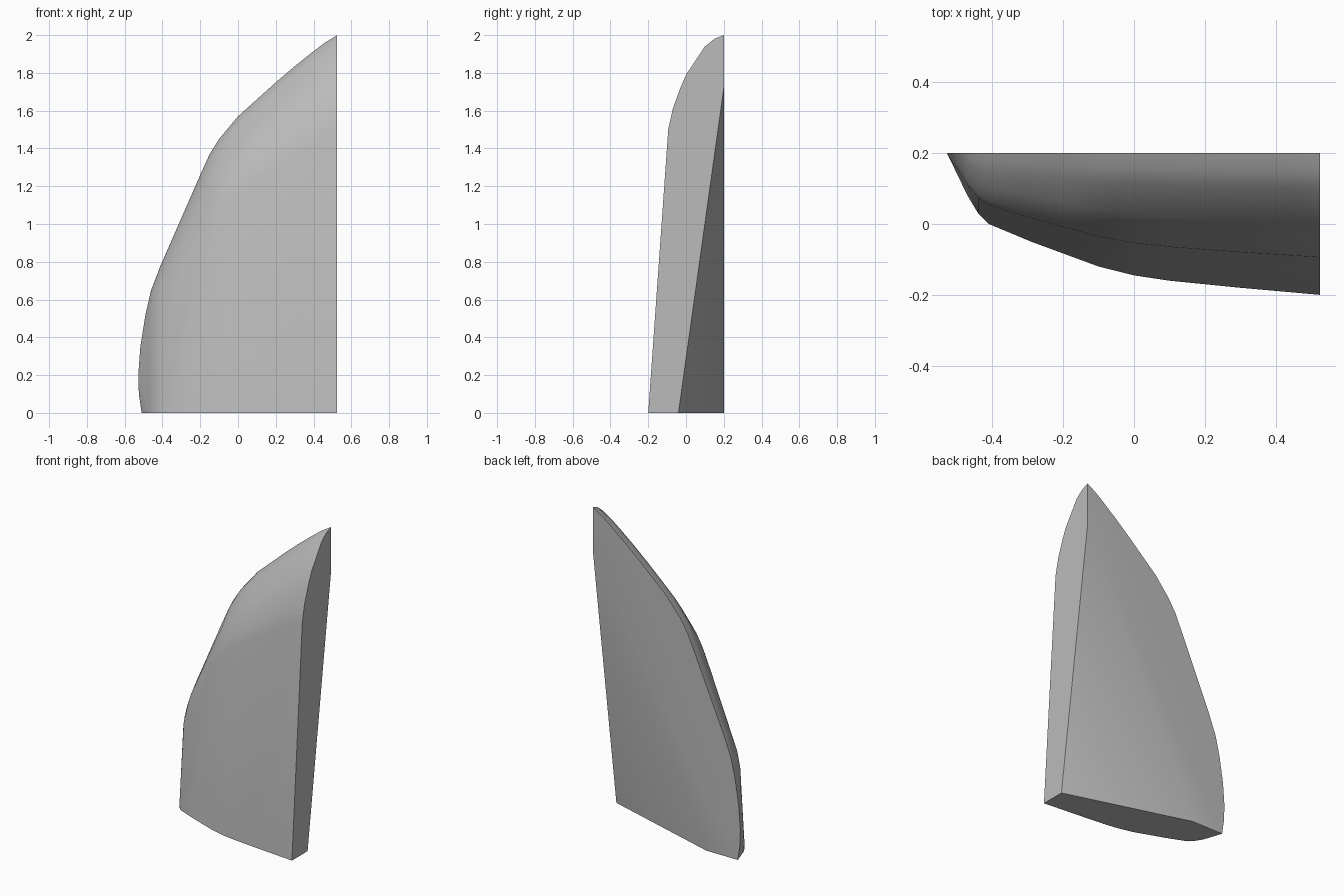
import bpy
import bmesh

cube = bpy.data.objects.get("Cube")
if cube:
    bpy.data.objects.remove(cube, do_unlink=True)

SIDE, BACK = 0.525, 0.2

# Outline of the back plane (x, z), from the foot up to the tip
outline = [(-0.51, 0), (-0.525, 0.1), (-0.528, 0.2), (-0.517, 0.35),
           (-0.49, 0.52), (-0.46, 0.65), (-0.41, 0.78), (-0.3, 1.03),
           (-0.2, 1.26), (-0.15, 1.37), (-0.1, 1.45), (0, 1.57), (0.1, 1.66),
           (0.2, 1.75), (0.3, 1.835), (0.4, 1.915), (0.46, 1.96), (SIDE, 2)]

# Front edge of the foot (x, y)
foot = [(-0.47, 0.08), (-0.44, 0.03), (-0.41, 0), (-0.29, -0.05),
        (-0.1, -0.12), (0, -0.145), (0.1, -0.16), (0.3, -0.18), (SIDE, -0.2)]

# Rise of the front surface: (share of depth, share of height)
rise = [(0, 0), (0.25, 0.7), (0.265, 0.75), (0.325, 0.805), (0.425, 0.86),
        (0.5, 0.895), (0.65, 0.94), (0.75, 0.97), (0.875, 0.99), (1, 1)]


def sample(points, x):
    """Straight-line reading of a curve at x."""
    for (x0, v0), (x1, v1) in zip(points, points[1:]):
        if x <= x1:
            return v0 + (v1 - v0) * (x - x0) / (x1 - x0)
    return points[-1][1]


# Convex shell: outline, front ribs and the slanted back cut
points = [(x, BACK, z) for x, z in outline]
for x in sorted({p[0] for p in foot} | {p[0] for p in outline if p[0] > -0.47}):
    front, height = sample(foot, x), sample(outline[2:], x)
    points += [(x, front + (BACK - front) * d, height * t) for d, t in rise]
points += [(SIDE, -0.04, 0), (-0.285, BACK, 0), (SIDE, BACK, 1.72)]

bm = bmesh.new()
for p in points:
    bm.verts.new(p)
bmesh.ops.remove_doubles(bm, verts=bm.verts[:], dist=0.0005)
hull = bmesh.ops.convex_hull(bm, input=bm.verts[:])
loose = {v for v in hull["geom_interior"] + hull["geom_unused"]
         if isinstance(v, bmesh.types.BMVert)}
bmesh.ops.delete(bm, geom=list(loose), context="VERTS")
bmesh.ops.dissolve_limit(bm, angle_limit=0.005, verts=bm.verts[:], edges=bm.edges[:])
bmesh.ops.recalc_face_normals(bm, faces=bm.faces[:])
mesh = bpy.data.meshes.new("curved_panel")
bm.to_mesh(mesh)
bm.free()

# Grey finish
grey = bpy.data.materials.new("mid_grey")
grey.use_nodes = True
colour = (0.5, 0.5, 0.5, 1)
grey.diffuse_color = colour
grey.node_tree.nodes["Principled BSDF"].inputs["Base Color"].default_value = colour
mesh.materials.append(grey)

panel = bpy.data.objects.new("curved_panel", mesh)
bpy.context.collection.objects.link(panel)
bpy.ops.object.select_all(action="DESELECT")
panel.select_set(True)
bpy.context.view_layer.objects.active = panel
bpy.ops.object.shade_smooth_by_angle(angle=0.5)
